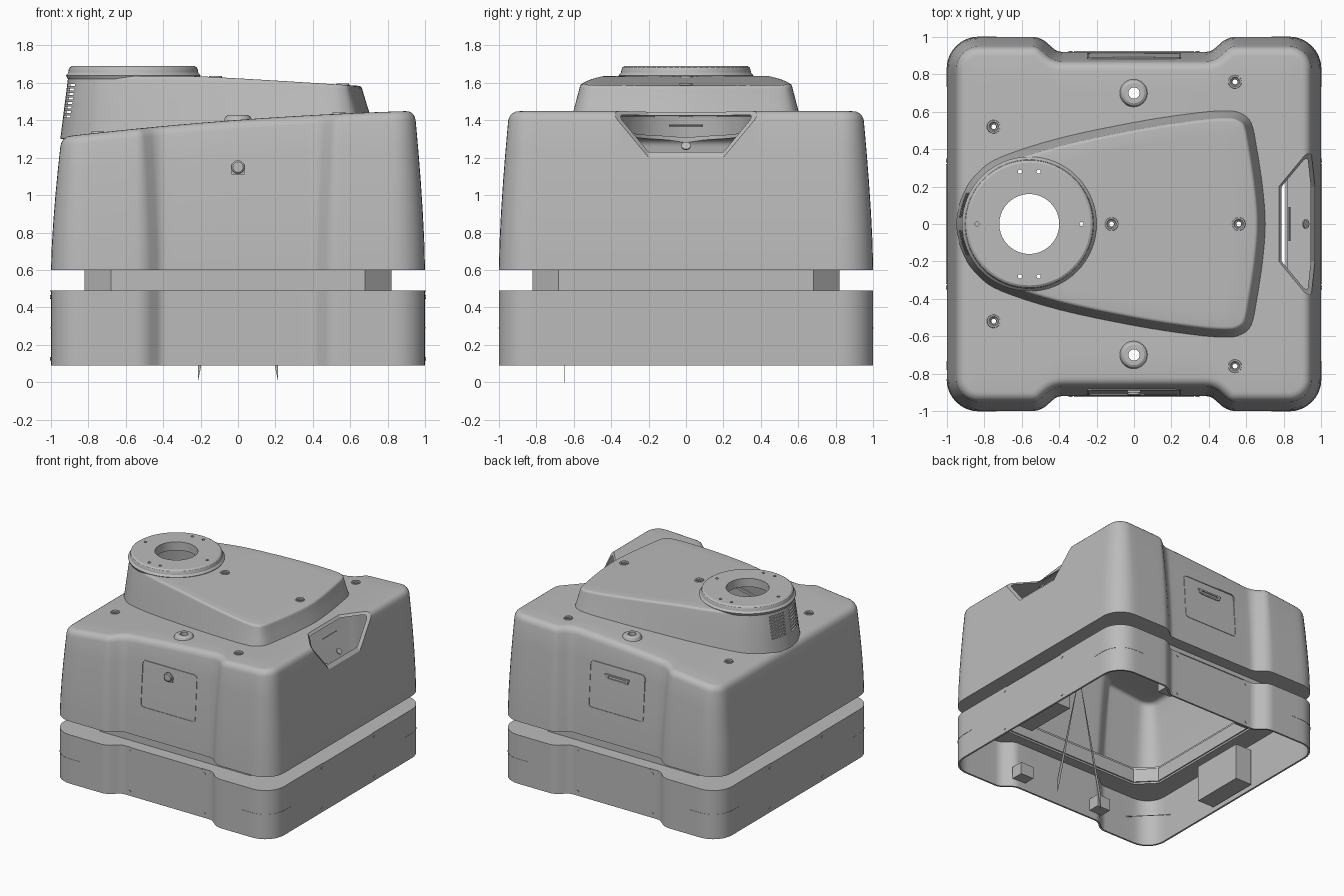
import bpy, bmesh, math
from mathutils import Vector, Matrix

if "Cube" in bpy.data.objects:
    bpy.data.objects.remove(bpy.data.objects["Cube"])

grey = bpy.data.materials.new("matte grey")
grey.use_nodes = True
grey.diffuse_color = (0.5, 0.5, 0.5, 1)
grey.node_tree.nodes["Principled BSDF"].inputs["Base Color"].default_value = (0.5, 0.5, 0.5, 1)


def add(name, bm):
    bmesh.ops.recalc_face_normals(bm, faces=bm.faces)
    mesh = bpy.data.meshes.new(name)
    bm.to_mesh(mesh)
    bm.free()
    mesh.materials.append(grey)
    obj = bpy.data.objects.new(name, mesh)
    bpy.context.collection.objects.link(obj)
    return obj


def finish(obj, thickness=0, cutters=()):
    """Thicken, cut, apply and shade a part."""
    if thickness:
        mod = obj.modifiers.new("thickness", 'SOLIDIFY')
        mod.thickness = thickness
    for cutter in cutters:
        mod = obj.modifiers.new("cut", 'BOOLEAN')
        mod.operation, mod.solver, mod.object = 'DIFFERENCE', 'EXACT', cutter
    graph = bpy.context.evaluated_depsgraph_get()
    mesh = bpy.data.meshes.new_from_object(obj.evaluated_get(graph))
    obj.modifiers.clear()
    obj.data = mesh
    bpy.ops.object.select_all(action='DESELECT')
    obj.select_set(True)
    bpy.context.view_layer.objects.active = obj
    bpy.ops.object.shade_smooth_by_angle(angle=math.radians(30))
    return obj


def loft(name, rings, caps=(False, False), closed=True):
    bm = bmesh.new()
    loops = [[bm.verts.new(p) for p in ring] for ring in rings]
    n = len(loops[0])
    for a, b in zip(loops, loops[1:]):
        for i in range(n if closed else n - 1):
            j = (i + 1) % n
            bm.faces.new((a[i], a[j], b[j], b[i]))
    for use, loop in zip(caps, (loops[0], loops[-1])):
        if use:
            bm.faces.new(loop)
    return add(name, bm)


def lathe(name, profile, place, sides=32):
    rings = [[place @ Vector((r * math.cos(a), r * math.sin(a), z))
              for a in (math.tau * i / sides for i in range(sides))] for r, z in profile]
    return loft(name, rings, (True, True) if profile[0] != profile[-1] else (False, False))


def boxes(name, items):
    bm = bmesh.new()
    for centre, size in items:
        bmesh.ops.create_cube(bm, size=1, matrix=Matrix.Translation(centre) @ Matrix.Diagonal((*size, 1)))
    return add(name, bm)


def drills(name, holes):
    bm = bmesh.new()
    for x, y, r in holes:
        bmesh.ops.create_cone(bm, cap_ends=True, segments=32, radius1=r, radius2=r, depth=3,
                              matrix=Matrix.Translation((x, y, 1)))
    return add(name, bm)


def rounded(poly, steps=8, gap=0.05):
    """Counter-clockwise (x, y, signed radius) corners to (point, inward normal) pairs."""
    out, n = [], len(poly)
    for i, (x, y, r) in enumerate(poly):
        v = Vector((x, y))
        e1 = (v - Vector(poly[i - 1][:2])).normalized()
        e2 = (Vector(poly[(i + 1) % n][:2]) - v).normalized()
        n1, n2 = Vector((-e1.y, e1.x)), Vector((-e2.y, e2.x))
        centre = v + (n1 + n2) / (1 + n1.dot(n2)) * r
        arc = [n1.slerp(n2, k / steps) for k in range(steps + 1)]
        arc = [(centre - m * r, m) for m in arc]
        if out:
            out += straight(out[-1], arc[0], gap)
        out += arc
    return out + straight(out[-1], out[0], gap)


def straight(a, b, gap):
    count = int((b[0] - a[0]).length / gap)
    return [(a[0].lerp(b[0], k / (count + 1)), a[1]) for k in range(1, count + 1)]


def ring(outline, inset, height):
    pts = [p + m * inset for p, m in outline]
    return [Vector((p.x, p.y, height(p.x) if callable(height) else height)) for p in pts]


def crown(rim, height, cx=0):
    """Shrinking rings that close a curved top."""
    out = []
    for k in (0.85, 0.7, 0.5, 0.3, 0.1):
        out.append([Vector((cx + (p.x - cx) * k, p.y * k, height(cx + (p.x - cx) * k))) for p in rim])
    return out


def top(x):
    return 1.402 + 0.0737 * x - 0.024 * x * x


def deck(x):
    return 1.637 - 0.055 * max(0, (x + 0.25) / 0.93) ** 1.1


def lean(z):
    return 0.055 * max(0, (z - 0.6) / 0.85) ** 1.5


# Footprint: rounded square with a shallow bay in the front and back
half = [(-1, -1, 0.17), (-0.5, -1, 0.12), (-0.41, -0.92, -0.08),
        (0.41, -0.92, -0.08), (0.5, -1, 0.12), (1, -1, 0.17)]
foot = rounded(half + [(-x, -y, r) for x, y, r in half])


def octagon(z):
    pts = []
    for p, _ in foot:
        s = max(abs(p.x) / 0.82, abs(p.y) / 0.82, (abs(p.x) + abs(p.y)) / 1.5)
        pts.append(Vector((p.x / s, p.y / s, z)))
    return pts


# Lower band and recessed neck
finish(loft("lower_band", [ring(foot, 0, 0.09), ring(foot, 0, 0.49), octagon(0.49)]), 0.015)
finish(loft("neck", [octagon(0.49), octagon(0.6)]), 0.01)

# Outline of the raised tower
side = [(-.95, 0), (-.91, .17), (-.83, .28), (-.71, .36), (-.4, .46), (0, .545), (.3, .592),
        (.48, .608), (.57, .595), (.63, .54), (.66, .4), (.69, .2), (.705, 0)]
ctrl = [Vector((x, -y)) for x, y in side] + [Vector(p) for p in side[-2:0:-1]]
curve = []
for i in range(len(ctrl)):
    a, b, c, d = (ctrl[(i + k) % len(ctrl)] for k in (-1, 0, 1, 2))
    for t in (0, 0.25, 0.5, 0.75):
        curve.append(b + 0.5 * t * (c - a + t * (2 * a - 5 * b + 4 * c - d + t * (3 * (b - c) + d - a))))
tower_outline = []
for i, p in enumerate(curve):
    e = (curve[(i + 1) % len(curve)] - curve[i - 1]).normalized()
    tower_outline.append((p, Vector((-e.y, e.x))))

# Cutters
bolts = [(-.75, .52), (-.75, -.52), (.54, .76), (.54, -.76)]
deck_bolts = [(-.12, 0), (.56, 0)]
tower_cut = loft("tower_cutter", [ring(tower_outline, 0.03, 1.1), ring(tower_outline, 0.03, 1.8)], (True, True))
shell_drill = drills("shell_drill", [(x, y, .015) for x, y in bolts] + [(0, .7, .03), (0, -.7, .03)])
deck_drill = drills("deck_drill", [(x, y, .015) for x, y in deck_bolts] + [(-.56, 0, .3)])
plate_holes = [(-.84, 0), (-.28, 0)] + [(x, y) for x in (-.61, -.51) for y in (-.28, .28)]
plate_drill = drills("plate_drill", [(x, y, .011) for x, y in plate_holes])
vents = boxes("vent_cutter", [((-.92, s * .1, 1.42 + .024 * k), (.14, .13, .012))
                              for k in range(8) for s in (-1, 1)])
down, out = Vector((.62, 0, -.78)), Vector((.78, 0, .62))
corner = Vector((.77, 0, 1.45))
wedge = loft("wedge_cutter", [[corner + down * u + out * v + Vector((0, w, 0))
                               for v, w in ((0, -.2), (0, .2), (.4, .8), (.4, -.8))]
                              for u in (-.5, .8)], (True, True))

# Upper shell
rings = [octagon(0.6)]
for f in (0, .2, .4, .6, .8, 1):
    rings.append(ring(foot, lean(.6 + .8 * f), lambda x, f=f: .6 + f * (top(x) - .65)))
for k in range(1, 6):
    a = k * math.pi / 10
    rings.append(ring(foot, .052 + .05 * (1 - math.cos(a)), lambda x, a=a: top(x) - .05 + .05 * math.sin(a)))
rings += crown(rings[-1], top)
finish(loft("upper_shell", rings, (False, True)), 0.02, [tower_cut, wedge, shell_drill])

# Tower with vents
rings = [ring(tower_outline, .04 * f, lambda x, f=f: top(x) - .01 + f * (deck(x) - top(x) - .01)) for f in (0, .5, 1)]
for k in range(1, 5):
    a = k * math.pi / 8
    rings.append(ring(tower_outline, .04 + .02 * (1 - math.cos(a)), lambda x, a=a: deck(x) - .02 + .02 * math.sin(a)))
rings += crown(rings[-1], deck, -.1)
finish(loft("tower", rings, (False, True)), 0.015, [deck_drill, vents])

# Round mounting plate on the tower
plate = lathe("mounting_plate", [(.16, 1.62), (.35, 1.62), (.36, 1.64), (.347, 1.655), (.345, 1.67), (.34, 1.682),
                                 (.328, 1.69), (.16, 1.69), (.16, 1.62)], Matrix.Translation((-.56, 0, 0)), 64)
finish(plate, 0, [plate_drill])

# Bolt sockets and lifting bosses
for i, (x, y) in enumerate(bolts + deck_bolts):
    z = deck(x) if y == 0 else top(x)
    finish(lathe(f"bolt_socket_{i}", [(.038, -.01), (.034, .006), (.026, .006), (.013, -.008), (.038, -.01)],
                 Matrix.Translation((x, y, z))))
for y in (-.7, .7):
    finish(lathe("lifting_boss", [(.078, -.01), (.066, .018), (.055, .025), (.03, .025), (.03, -.02), (.078, -.01)],
                 Matrix.Translation((0, y, top(0)))))

# Hatch frames in both bays
rect = rounded([(-.25, .84, .03), (.25, .84, .03), (.25, 1.22, .03), (-.25, 1.22, .03)], 5, 9)
for s, name in ((-1, "front_hatch_frame"), (1, "back_hatch_frame")):
    rings = []
    for inset, lift in ((0, -.004), (0, .003), (.008, .003), (.008, -.004)):
        pts = [p + m * inset for p, m in rect]
        rings.append([Vector((p.x, s * (.92 - lean(p.y) + lift), p.y)) for p in pts])
    finish(loft(name, rings))
lock = Matrix.Translation((0, -.9, 1.15)) @ Matrix.Rotation(math.pi / 2, 4, 'X')
finish(lathe("hatch_lock", [(.036, 0), (.036, .012), (.028, .018)], lock))
finish(boxes("hatch_lock_base", [((0, -.892, 1.13), (.07, .02, .04))]))
finish(boxes("hatch_handle", [((0, .892, 1.14), (.22, .014, .012)), ((0, .892, 1.11), (.16, .014, .012)),
                              ((-.09, .892, 1.125), (.02, .014, .03)), ((.09, .892, 1.125), (.02, .014, .03))]))

# Button and slot on the sloped recess
tilt = Matrix.Rotation(math.atan2(.78, .62), 4, 'Y')
finish(lathe("recess_button", [(.025, -.004), (.025, .004)], Matrix.Translation(corner + down * .24) @ tilt))
slot = boxes("recess_slot", [((0, 0, 0), (.008, .18, .008))])
slot.matrix_world = Matrix.Translation(corner + down * .1) @ tilt
finish(slot)

# Screws and top seams on each side of the lower band
for q in range(4):
    turn = Matrix.Rotation(q * math.pi / 2, 4, 'Z')
    depth = -1 if q % 2 else -.92
    for x in (-.34, .34):
        for z in (.125, .455):
            finish(lathe("band_screw", [(.01, 0), (.01, .004)],
                         turn @ Matrix.Translation((x, depth, z)) @ Matrix.Rotation(math.pi / 2, 4, 'X'), 12))
    seam = boxes("band_seam", [((0, depth, .487), (.64, .008, .006))])
    seam.matrix_world = turn
    # Groove line around each corner
    sx, sy = ((1, 1), (-1, 1), (-1, -1), (1, -1))[q]
    bend = [(p, m) for p, m in foot if p.x * sx > .72 and p.y * sy > .72]
    finish(loft("corner_line", [ring(bend, -.002, .288), ring(bend, -.002, .294)], closed=False), 0.004)

# Inner boxes, brackets and thin struts seen through the open underside
finish(boxes("inner_boxes", [((s * .9, 0, .27), (.15, .45, .3)) for s in (-1, 1)]))
finish(boxes("bay_brackets", [((sx * .38, sy * .86, .2), (.12, .1, .1)) for sx in (-1, 1) for sy in (-1, 1)]))
for s in (-1, 1):
    tip = [Vector((s * .215, -.65, 0)), Vector((s * .19, -.65, .12)), Vector((0, -.65, 1.1)), Vector((s * .215, -.65, .12))]
    finish(loft("thin_strut", [tip, [p + Vector((0, .004, 0)) for p in tip]], (True, True)))

for cutter in (tower_cut, shell_drill, deck_drill, plate_drill, vents, wedge):
    bpy.data.objects.remove(cutter)
